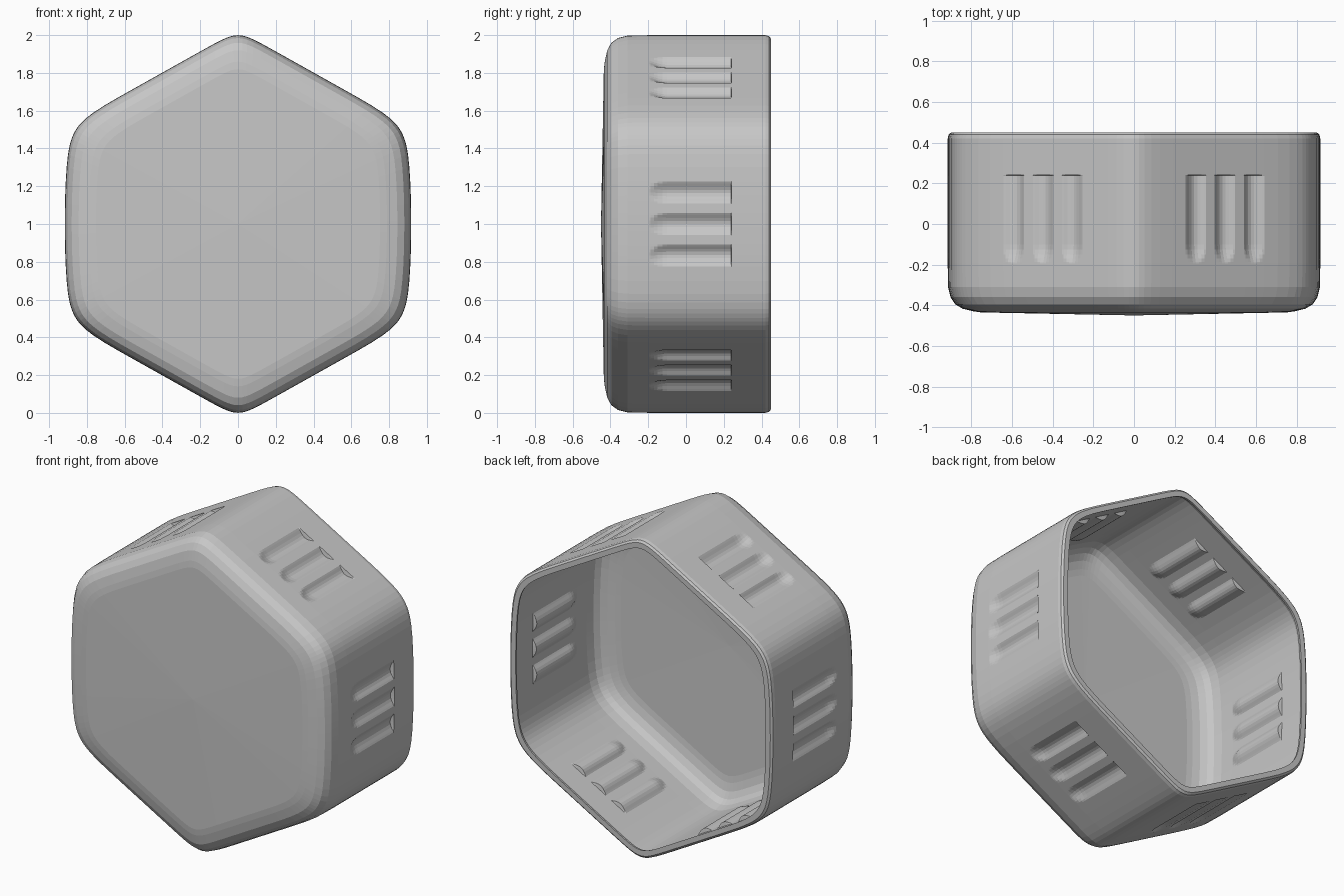
import bpy, bmesh, math

if "Cube" in bpy.data.objects:
    bpy.data.objects.remove(bpy.data.objects["Cube"])

GROOVES = (-0.165, 0.0, 0.165)    # groove centres across each side
HALF_W, DEPTH = 0.058, 0.025      # groove half width and depth


def hex_radius(t):
    """Radius of a softly bulging hexagon: rounded side corners, sharper top and bottom."""
    p = 27 if abs(math.sin(t)) > 0.866 else 17
    total = 0
    for k in range(6):
        a = t - k * math.pi / 3
        if math.cos(a) > 0.2:
            slope = max(-0.8, min(0.8, math.tan(a)))
            if k % 3 == 0:
                apothem = 0.917 - 0.08 * slope ** 2
            else:
                apothem = 0.895 + 0.012 * slope * (-1 if k in (1, 4) else 1)
            total += (math.cos(a) / apothem) ** p
    return total ** (-1 / p)


def dent(u, y):
    """Soft shallow groove: flat step at the back end, rounded tip at the front."""
    if y > 0.24:
        return 0
    e = max(0, (-0.10 - y) / 0.095)
    q = min(((u - g) / HALF_W) ** 2 + e * e for g in GROOVES)
    return DEPTH * max(0, 1 - q) ** 1.3


# Columns around the hexagon: (angle, offset across the side)
offsets = [g + o for g in GROOVES for o in (-0.058, -0.048, -0.033, -0.017, 0, 0.017, 0.033, 0.048, 0.058)]
offsets += [s * v for s in (-1, 1) for v in (0.30, 0.37, 0.42, 0.46, 0.49)]
offsets.append(-0.9 * math.tan(math.pi / 6))
offsets.sort()
columns = [(k * math.pi / 3 + math.atan2(u, 0.9), u) for k in range(6) for u in offsets]

# Section from the front face, over the rim lip and back down the thin wall: (y, scale)
groove_rows = [-0.195, -0.187, -0.17, -0.15, -0.125, -0.10, 0.07, 0.238, 0.242]
section = [(-0.435, 0.82), (-0.43, 0.86), (-0.417, 0.92), (-0.395, 0.96), (-0.36, 0.985), (-0.31, 0.998)]
section += [(y, 1.0) for y in groove_rows]
section += [(0.42, 1.0), (0.44, 0.995), (0.45, 0.982), (0.45, 0.947), (0.435, 0.95), (0.42, 0.97), (0.40, 0.978)]
section += [(y, 0.978) for y in reversed(groove_rows)]
section += [(-0.29, 0.977), (-0.345, 0.964), (-0.377, 0.94), (-0.398, 0.90), (-0.41, 0.85), (-0.415, 0.81)]

bm = bmesh.new()
rings = []
for y, s in section:
    ring = []
    for t, u in columns:
        r = hex_radius(t) * s - dent(u, y)
        ring.append(bm.verts.new((r * math.cos(t), y, 1 + r * math.sin(t))))
    rings.append(ring)

n = len(columns)
for a, b in zip(rings, rings[1:]):
    for i in range(n):
        j = (i + 1) % n
        bm.faces.new((a[i], a[j], b[j], b[i]))

# Slightly domed front face and inner floor
for ring, y in ((rings[0], -0.45), (rings[-1], -0.43)):
    centre = bm.verts.new((0, y, 1))
    for i in range(n):
        bm.faces.new((ring[i], ring[(i + 1) % n], centre))

bmesh.ops.recalc_face_normals(bm, faces=bm.faces)
mesh = bpy.data.meshes.new("hex_cap")
bm.to_mesh(mesh)
bm.free()

grey = bpy.data.materials.new("plain grey")
grey.diffuse_color = (0.57, 0.57, 0.57, 1)
grey.use_nodes = True
grey.node_tree.nodes["Principled BSDF"].inputs["Base Color"].default_value = grey.diffuse_color
mesh.materials.append(grey)
cap = bpy.data.objects.new("hex_cap", mesh)
bpy.context.collection.objects.link(cap)
